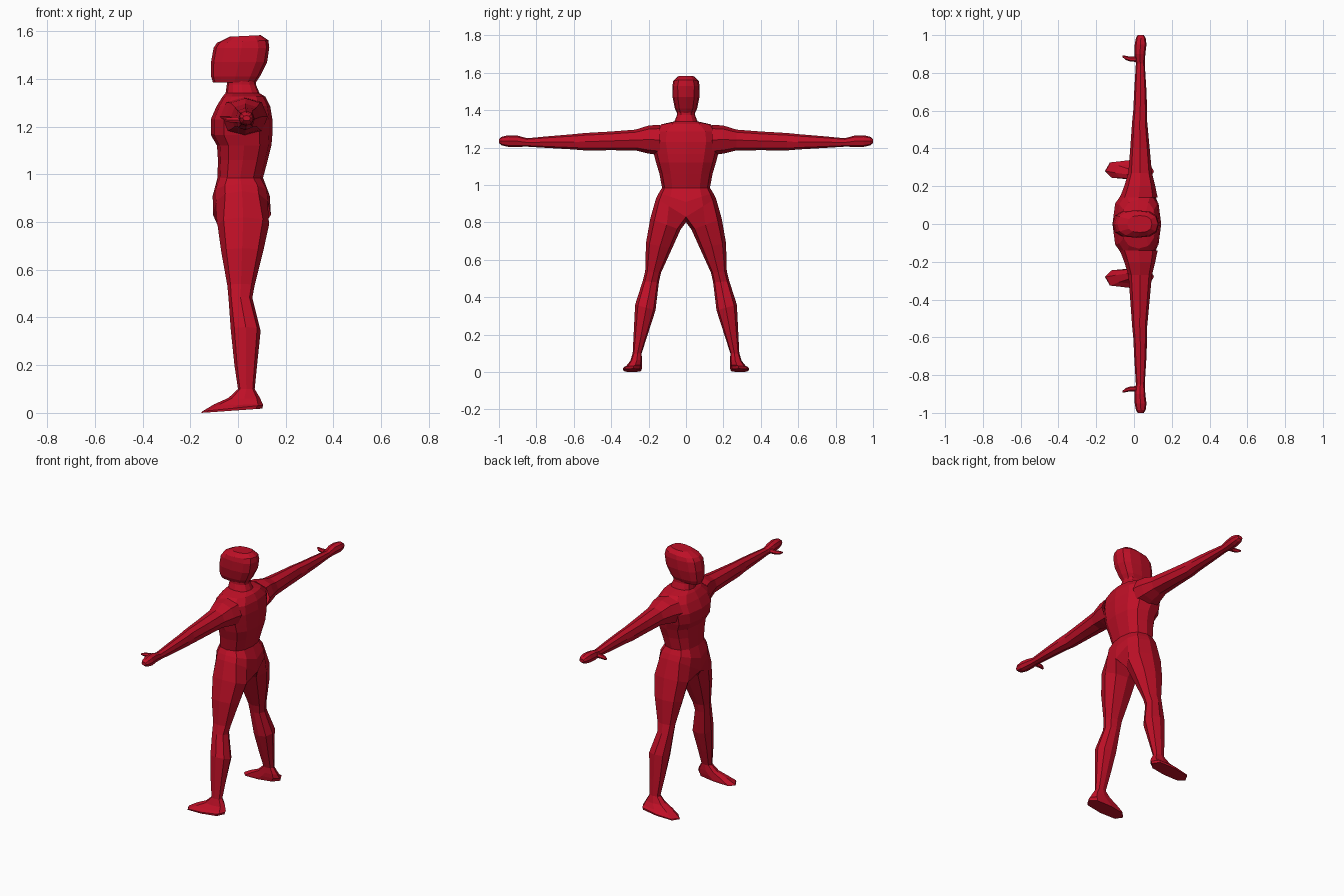
import bpy, bmesh, math
from math import sin, cos, pi, radians

red = bpy.data.materials.new("deep red")
red.diffuse_color = (0.52, 0.005, 0.02, 1)


def spow(v, p):
    return math.copysign(abs(v) ** p, v)


def loft(name, rings, closed=True, cap_start=False, cap_end=False):
    """Skin a list of point rings and mirror the result across y = 0."""
    bm = bmesh.new()
    vr = [[bm.verts.new(p) for p in r] for r in rings]
    n = len(vr[0])
    for a, b in zip(vr, vr[1:]):
        for i in range(n if closed else n - 1):
            j = (i + 1) % n
            bm.faces.new((a[i], a[j], b[j], b[i]))
    if cap_start:
        bm.faces.new(vr[0][::-1])
    if cap_end:
        bm.faces.new(vr[-1])
    bmesh.ops.recalc_face_normals(bm, faces=bm.faces)
    # open shells: make sure the faces look away from the shell's middle
    mid = sum((v.co for v in bm.verts), bm.verts[:][0].co * 0) / len(bm.verts)
    if not closed:
        mid.y = 0
    if sum((f.calc_center_median() - mid).dot(f.normal) * f.calc_area() for f in bm.faces) < 0:
        bmesh.ops.reverse_faces(bm, faces=bm.faces)
    me = bpy.data.meshes.new(name)
    bm.to_mesh(me)
    bm.free()
    me.materials.append(red)
    ob = bpy.data.objects.new(name, me)
    bpy.context.collection.objects.link(ob)
    m = ob.modifiers.new("mirror", 'MIRROR')
    m.use_axis = (False, True, False)
    m.merge_threshold = 0.0005
    return ob


def half_ring(z, xf, xb, w, slope=0.0, p=0.8):
    """Half section from front midline round the side to the back midline."""
    pts = []
    for i in range(7):
        t = pi * i / 6
        y = w * spow(sin(t), p) if 0 < i < 6 else 0.0
        pts.append(((xf + xb) / 2 - (xb - xf) / 2 * spow(cos(t), p), y, z + slope * y))
    return pts


def leg_ring(yi, zi, yo, zo, xf, xb, p=0.85):
    """Eight-sided section: front, outside, back, then the inner point."""
    pts = []
    for a in [-50 + 280 * i / 6 for i in range(7)] + [270]:
        t = radians(a)
        s = (spow(sin(t), p) + 1) / 2
        pts.append(((xf + xb) / 2 - (xb - xf) / 2 * spow(cos(t), p),
                    yi + (yo - yi) * s, zi + (zo - zi) * s))
    return pts


def arm_ring(y, z0, z1, x0, x1, p=0.85):
    return [((x0 + x1) / 2 + (x1 - x0) / 2 * spow(cos(t), p), y,
             (z0 + z1) / 2 + (z1 - z0) / 2 * spow(sin(t), p))
            for t in (2 * pi * i / 8 for i in range(8))]


# Head: blunt face at the front, sloping nape at the back
head = [half_ring(*r, p=0.72) for r in [
    (1.385, -0.105, 0.075, 0.048), (1.41, -0.113, 0.092, 0.06),
    (1.47, -0.113, 0.122, 0.072), (1.53, -0.102, 0.131, 0.073)]]
head += [half_ring(1.555, -0.088, 0.127, 0.068), half_ring(1.578, -0.035, 0.095, 0.045)]
head[-2] = [(x, y, z + 0.05 * x) for x, y, z in head[-2]]
head[-1] = [(x, y, z + 0.05 * x) for x, y, z in head[-1]]
loft("head", head, closed=False, cap_start=True, cap_end=True)

# Neck
loft("neck", [half_ring(1.41, -0.045, 0.075, 0.048), half_ring(1.375, -0.047, 0.075, 0.048),
              half_ring(1.34, -0.052, 0.09, 0.062)], closed=False)

# Torso, ending in a V-shaped hip line shared with the legs
hip = half_ring(0.83, -0.105, 0.138, 0.16, 0.62)
torso = [half_ring(*r) for r in [
    (1.34, -0.052, 0.09, 0.062), (1.325, -0.065, 0.115, 0.13),
    (1.285, -0.09, 0.135, 0.18), (1.23, -0.114, 0.144, 0.188),
    (1.165, -0.114, 0.144, 0.172), (1.12, -0.088, 0.14, 0.16),
    (1.06, -0.084, 0.125, 0.142), (0.985, -0.086, 0.105, 0.128),
    (0.91, -0.106, 0.133, 0.145, 0.33)]]
loft("torso", torso + [hip], closed=False)

# Legs
ankle = leg_ring(0.237, 0.10, 0.285, 0.10, 0.0, 0.07)
legs = [hip + [(0.02, 0.0, 0.80)]]
legs += [leg_ring(*r) for r in [
    (0.03, 0.76, 0.191, 0.82, -0.086, 0.13), (0.075, 0.66, 0.214, 0.69, -0.07, 0.105),
    (0.134, 0.53, 0.218, 0.54, -0.045, 0.07), (0.145, 0.48, 0.232, 0.485, -0.04, 0.06),
    (0.163, 0.33, 0.272, 0.36, -0.03, 0.095), (0.205, 0.20, 0.28, 0.20, -0.015, 0.08)]]
loft("leg", legs + [ankle])

# Feet: spread from the ankle to a wedge with the toes low
feet = [ankle] + [leg_ring(*r, p=0.7) for r in [
    (0.236, 0.065, 0.298, 0.06, -0.04, 0.092), (0.236, 0.038, 0.318, 0.034, -0.10, 0.104),
    (0.236, 0.014, 0.338, 0.014, -0.15, 0.105), (0.238, 0.008, 0.336, 0.008, -0.154, 0.102)]]
feet[-1] = [(x, y, 0.018 * (x + 0.154) / 0.256) for x, y, z in feet[-1]]
feet[-2] = [(x, y, 0.006 + 0.026 * (x + 0.154) / 0.256) for x, y, z in feet[-2]]
loft("foot", feet, cap_end=True)

# Arms stretched sideways
wrist = arm_ring(0.85, 1.205, 1.25, 0.01, 0.057)
arms = [arm_ring(*r) for r in [
    (0.14, 1.16, 1.322, -0.075, 0.125), (0.20, 1.168, 1.318, -0.052, 0.113),
    (0.27, 1.185, 1.296, -0.03, 0.095), (0.40, 1.186, 1.286, -0.02, 0.083),
    (0.54, 1.185, 1.278, -0.01, 0.07), (0.60, 1.19, 1.272, -0.004, 0.07),
    (0.72, 1.197, 1.262, 0.002, 0.065)]]
loft("arm", arms + [wrist])

# Hands
loft("hand", [wrist] + [arm_ring(*r) for r in [
    (0.90, 1.204, 1.264, 0.002, 0.06), (0.95, 1.204, 1.266, 0.004, 0.066),
    (0.985, 1.212, 1.258, 0.01, 0.062), (1.0, 1.224, 1.246, 0.02, 0.052)]], cap_end=True)

# Thumbs pointing forward
thumb = []
for x, y, z, r in [(0.02, 0.873, 1.228, 0.015), (-0.02, 0.873, 1.228, 0.013),
                   (-0.045, 0.88, 1.228, 0.011), (-0.06, 0.888, 1.23, 0.005)]:
    thumb.append([(x, y + r * cos(pi * i / 3), z + r * sin(pi * i / 3)) for i in range(6)])
loft("thumb", thumb, cap_end=True)
